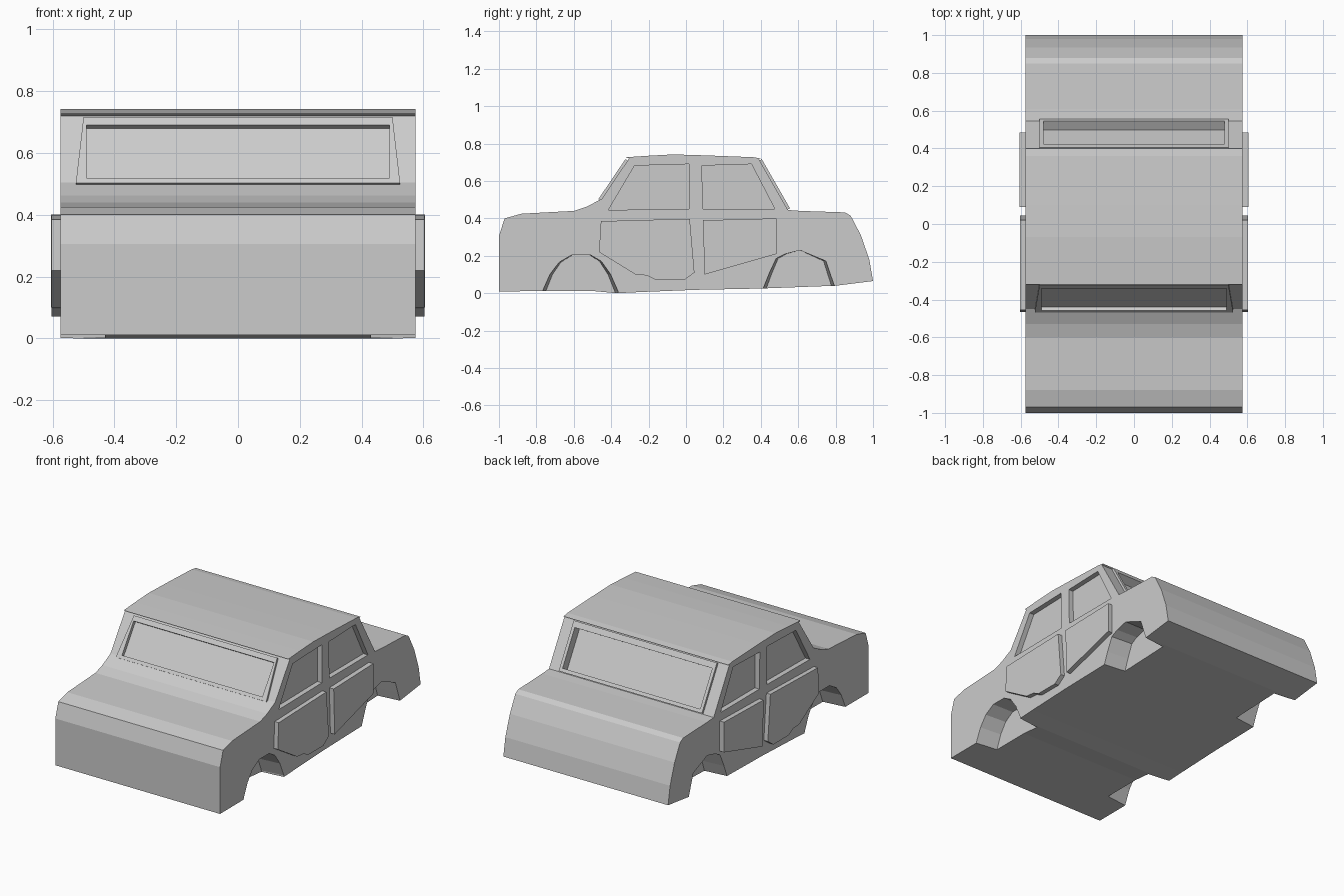
import bpy, bmesh
from mathutils import Vector

if "Cube" in bpy.data.objects:
    bpy.data.objects.remove(bpy.data.objects["Cube"])

grey = bpy.data.materials.new("light grey")
grey.diffuse_color = (0.6, 0.6, 0.6, 1)
grey.use_nodes = True
grey.node_tree.nodes["Principled BSDF"].inputs["Base Color"].default_value = grey.diffuse_color


def loft(name, loop_a, loop_b):
    """Closed solid between two loops with the same number of points."""
    bm = bmesh.new()
    a = [bm.verts.new(p) for p in loop_a]
    b = [bm.verts.new(p) for p in loop_b]
    bm.faces.new(a)
    bm.faces.new(b)
    n = len(a)
    for i in range(n):
        j = (i + 1) % n
        bm.faces.new((a[i], a[j], b[j], b[i]))
    bmesh.ops.recalc_face_normals(bm, faces=bm.faces)
    me = bpy.data.meshes.new(name)
    bm.to_mesh(me)
    bm.free()
    me.materials.append(grey)
    ob = bpy.data.objects.new(name, me)
    bpy.context.collection.objects.link(ob)
    return ob


def prism(name, profile, x0, x1, taper=1.0):
    """Extrude a (y, z) profile along x, shrinking the far end by taper."""
    cy = (min(p[0] for p in profile) + max(p[0] for p in profile)) / 2
    return loft(name, [(x0, y, z) for y, z in profile],
                [(x1, cy + (y - cy) * taper, z) for y, z in profile])


def slab(name, low, high, t0, t1, w0, w1, side, d0, d1):
    """Trapezoid block lying on a slope, from depth d0 to d1 along its normal."""
    low, high = Vector((0, *low)), Vector((0, *high))
    t = (high - low).normalized()
    n = Vector((0, -t.z, t.y)) * side
    a, b = low.lerp(high, t0), low + (high - low) * t1
    a = low + (high - low) * t0
    X = Vector((1, 0, 0))
    quad = [a - X * w0, a + X * w0, b + X * w1, b - X * w1]
    return loft(name, [p + n * d0 for p in quad], [p + n * d1 for p in quad])


def cut(ob, cutters):
    for c in cutters:
        m = ob.modifiers.new("cut", 'BOOLEAN')
        m.operation = 'DIFFERENCE'
        m.solver = 'EXACT'
        m.object = c
    bpy.context.view_layer.update()
    dg = bpy.context.evaluated_depsgraph_get()
    me = bpy.data.meshes.new_from_object(ob.evaluated_get(dg))
    ob.modifiers.clear()
    ob.data = me


# body shell
body = prism("car_body", [
    (-1, 0.01), (-1, 0.305), (-0.97, 0.4), (-0.88, 0.425), (-0.6, 0.44),
    (-0.53, 0.463), (-0.45, 0.505), (-0.305, 0.72), (-0.32, 0.727),
    (-0.2, 0.735), (-0.07, 0.742), (0.1, 0.737), (0.36, 0.727), (0.4, 0.72),
    (0.39, 0.715), (0.545, 0.445), (0.61, 0.44), (0.85, 0.432), (0.88, 0.415),
    (0.935, 0.31), (0.98, 0.18), (1, 0.065), (0.8, 0.04), (0.4, 0.025),
    (0.05, 0.018), (-0.25, 0.006), (-0.37, 0.0), (-0.5, 0.012)], -0.575, 0.575)

# outlines of wheel arches, side windows and doors
front_arch = [(-0.79, -0.1), (-0.77, 0.01), (-0.73, 0.1), (-0.68, 0.165), (-0.61, 0.205),
              (-0.51, 0.205), (-0.45, 0.17), (-0.4, 0.1), (-0.36, 0.01), (-0.35, -0.1)]
rear_arch = [(0.39, -0.1), (0.41, 0.025), (0.44, 0.1), (0.48, 0.185), (0.53, 0.21),
             (0.61, 0.23), (0.75, 0.172), (0.775, 0.1), (0.8, 0.03), (0.82, -0.1)]
windows = [[(-0.415, 0.445), (0.015, 0.45), (0.015, 0.69), (-0.275, 0.682)],
           [(0.09, 0.45), (0.475, 0.45), (0.35, 0.69), (0.085, 0.682)]]
front_door = [(-0.455, 0.385), (0.02, 0.398), (0.045, 0.11), (-0.01, 0.07),
              (-0.16, 0.07), (-0.21, 0.095), (-0.27, 0.1), (-0.465, 0.22)]
rear_door = [(0.09, 0.39), (0.485, 0.4), (0.485, 0.21), (0.1, 0.1)]

cutters = []
for s, label in ((-1, "left"), (1, "right")):
    for arch in (front_arch, rear_arch):
        cutters.append(prism("arch_cutter", arch, s * 0.6, s * 0.43, 0.9))
    for w in windows:
        cutters.append(prism("window_cutter", w, s * 0.65, s * 0.543))
    # raised door panels
    prism("front_door_" + label, front_door, s * 0.56, s * 0.603)
    prism("rear_door_" + label, rear_door, s * 0.56, s * 0.605)

# windscreen and rear window frames with recessed glass
fl, fh = (-0.45, 0.505), (-0.305, 0.72)
rl, rh = (0.545, 0.445), (0.39, 0.715)
front_frame = slab("windscreen_frame", fl, fh, -0.05, 0.95, 0.525, 0.5, 1, -0.003, 0.014)
front_glass = slab("windscreen_cutter", fl, fh, 0.03, 0.83, 0.49, 0.49, 1, -0.008, 0.06)
rear_frame = slab("rear_window_frame", rl, rh, 0.01, 0.98, 0.5, 0.5, -1, -0.003, 0.014)
rear_glass = slab("rear_window_cutter", rl, rh, 0.08, 0.86, 0.48, 0.48, -1, -0.04, 0.06)

cut(body, cutters + [front_glass, rear_glass])
cut(front_frame, [front_glass])
cut(rear_frame, [rear_glass])
for c in cutters + [front_glass, rear_glass]:
    bpy.data.objects.remove(c)
